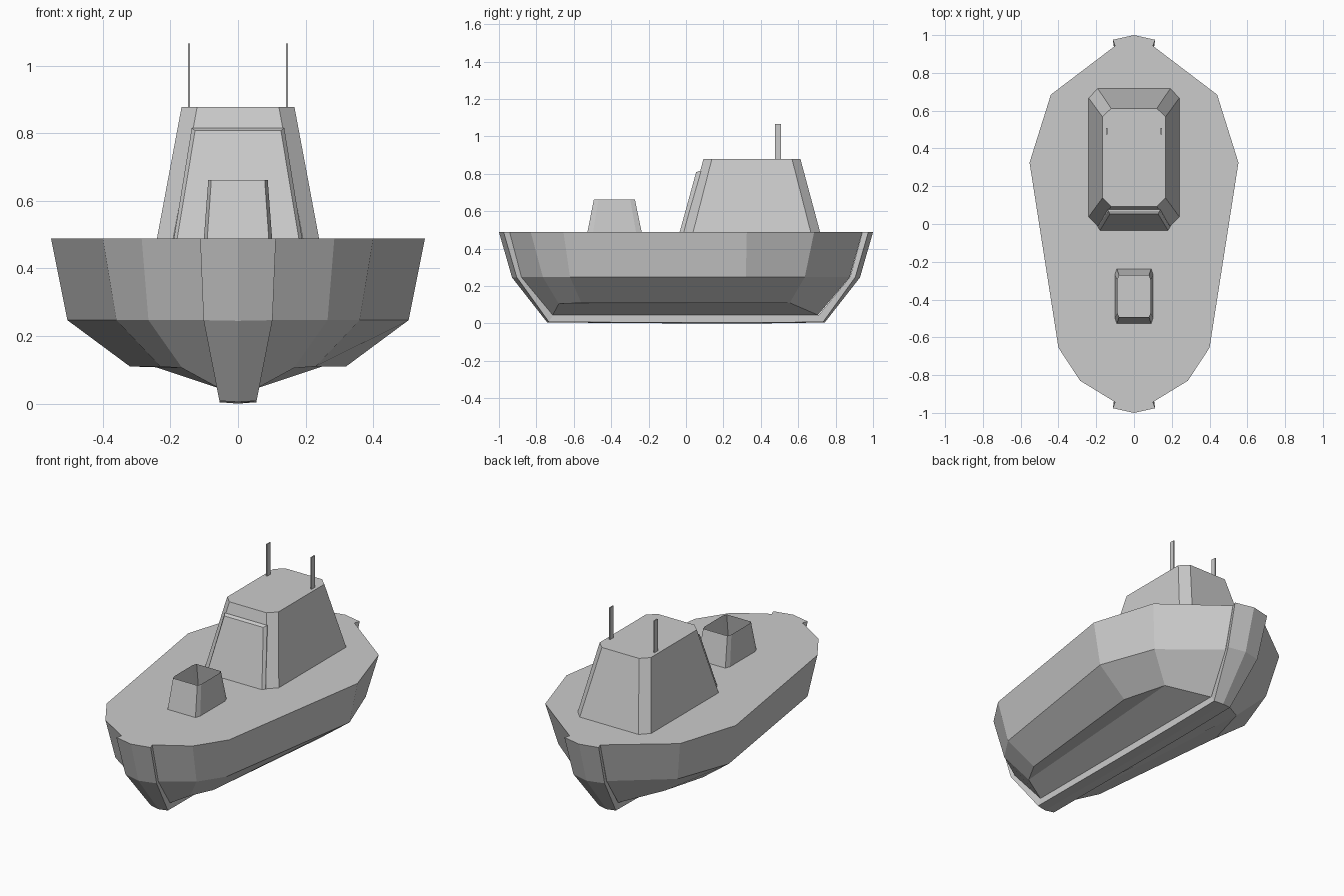
import bpy

if "Cube" in bpy.data.objects:
    bpy.data.objects.remove(bpy.data.objects["Cube"])

DECK = 0.488


def make(name, verts, faces):
    me = bpy.data.meshes.new(name)
    me.from_pydata(verts, [], faces)
    me.validate()
    ob = bpy.data.objects.new(name, me)
    bpy.context.collection.objects.link(ob)
    # consistent outward normals
    import bmesh
    bm = bmesh.new()
    bm.from_mesh(me)
    bmesh.ops.recalc_face_normals(bm, faces=bm.faces)
    bm.to_mesh(me)
    bm.free()
    return ob


def loft(name, rings, closed=True, cap_start=False, cap_end=False, extra=()):
    n = len(rings[0])
    verts = [p for r in rings for p in r]
    faces = []
    for k in range(len(rings) - 1):
        for i in range(n if closed else n - 1):
            j = (i + 1) % n
            faces.append((k*n + i, k*n + j, (k+1)*n + j, (k+1)*n + i))
    if cap_start:
        faces.append(tuple(range(n)))
    if cap_end:
        faces.append(tuple(range((len(rings) - 1)*n, len(rings)*n)))
    return make(name, verts, faces + list(extra))


def mirrored(half):
    return half + [(-x, y, z) for x, y, z in reversed(half)]


def chamfered(x, y0, y1, cx, cy, z):
    return mirrored([(x - cx, y1, z), (x, y1 - cy, z), (x, y0 + cy, z), (x - cx, y0, z)])


# hull: deck edge, upper chine, lower chine (half outlines, stern to bow)
deck = [(.10, .943), (.44, .685), (.553, .325), (.40, -.655), (.285, -.83), (.10, -.943)]
upper = [(.095, .875), (.39, .635), (.505, .32), (.36, -.62), (.265, -.765), (.095, -.88)]
lower = [(.055, .705, .045), (.25, .555, .11), (.32, .30, .11),
         (.23, -.56, .11), (.165, -.68, .105), (.055, -.713, .045)]
rings = [mirrored([(x, y, DECK) for x, y in deck]),
         mirrored([(x, y, .247) for x, y in upper]),
         mirrored(lower)]
bottom = [(24, 25, 28, 29), (25, 26, 27, 28), (30, 31, 34, 35), (31, 32, 33, 34), (24, 29, 30, 35)]
loft("hull", rings, cap_start=True, extra=bottom)


# keel band: inner edge, outer edge, ridge for each section from bow to stern
def section(w_in, y_in, z_in, w, y, z, y_mid, z_mid):
    return [(w_in, y_in, z_in), (w, y, z), (0, y_mid, z_mid), (-w, y, z), (-w_in, y_in, z_in)]


end = [section(.10, -.943, DECK, .112, -.975, DECK, -1, DECK),
       section(.095, -.878, .25, .102, -.905, .247, -.93, .245),
       section(.055, -.71, .045, .055, -.733, .008, -.742, .005)]
middle = [section(.055, y, .045, .055, y, .004, y, 0) for y in (0, .4)]
stern = [[(x, -y, z) for x, y, z in s] for s in reversed(end)]
loft("keel_band", end + middle + stern, closed=False, cap_start=True, cap_end=True)

# cabin with tapered chamfered walls
loft("cabin", [chamfered(.24, -.012, .717, .048, .05, DECK),
               chamfered(.167, .093, .612, .046, .045, .878)], cap_end=True)

# raised panel on the sloping cabin front
loft("cabin_front_panel", [
    [(-.19, .01, DECK), (.19, .01, DECK), (.137, .085, .815), (-.137, .085, .815)],
    [(-.19, -.018, DECK), (.19, -.018, DECK), (.137, .07, .815), (-.137, .07, .815)],
    [(-.18, -.034, DECK), (.18, -.034, DECK), (.127, .054, .808), (-.127, .054, .808)]],
    cap_end=True)

# open thin-walled stack on the fore deck
loft("open_stack", [chamfered(.101, -.527, -.237, .010, .03, DECK),
                    chamfered(.088, -.493, -.273, .009, .025, .662)])

# twin antennas
for side, s in (("left", -1), ("right", 1)):
    def rect(z):
        return [(s*.145 + dx, y, z) for dx, y in
                ((-.0035, .475), (.0035, .475), (.0035, .507), (-.0035, .507))]
    loft("antenna_" + side, [rect(.875), rect(1.066)], cap_end=True)
